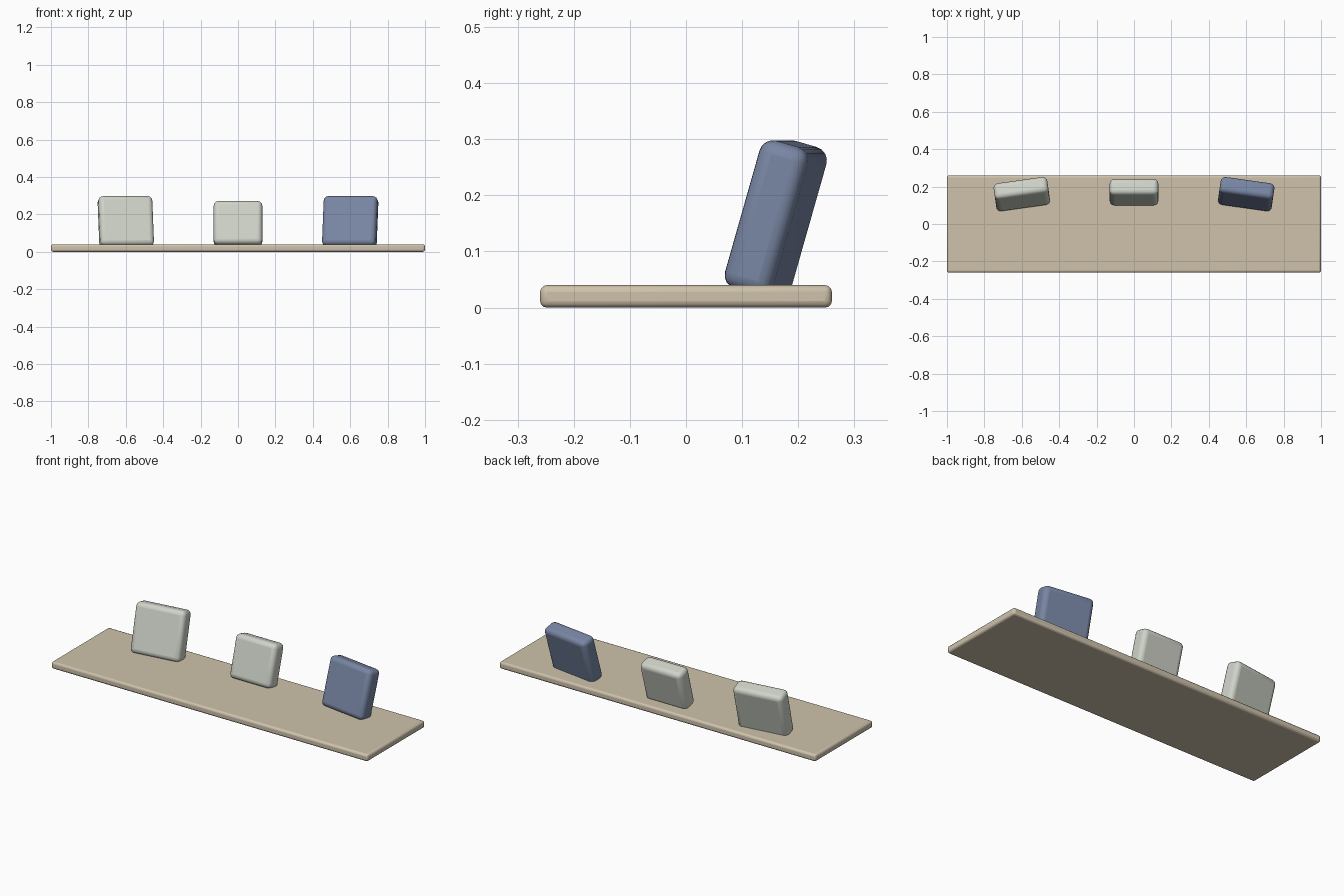
import bpy
from math import radians

if "Cube" in bpy.data.objects:
    bpy.data.objects.remove(bpy.data.objects["Cube"])


def material(name, color):
    m = bpy.data.materials.new(name)
    m.diffuse_color = (*color, 1)
    m.use_nodes = True
    m.node_tree.nodes["Principled BSDF"].inputs["Base Color"].default_value = m.diffuse_color
    return m


def rounded_box(name, size, location, radius, segments, mat, rotation=(0, 0, 0)):
    bpy.ops.mesh.primitive_cube_add(size=1, location=location)
    ob = bpy.context.object
    ob.name = name
    ob.scale = size
    bpy.ops.object.transform_apply(location=False, rotation=False, scale=True)
    ob.rotation_euler = rotation
    bevel = ob.modifiers.new("round_edges", 'BEVEL')
    bevel.width = radius
    bevel.segments = segments
    bpy.ops.object.shade_smooth_by_angle(angle=radians(35))
    ob.data.materials.append(mat)
    return ob


sand = material("sand", (0.62, 0.54, 0.41))
pale = material("pale_grey", (0.62, 0.65, 0.58))
blue = material("slate_blue", (0.19, 0.24, 0.37))

# Flat base board
rounded_box("base_board", (2, 0.52, 0.04), (0, 0, 0.02), 0.012, 3, sand)

# Row of cushions leaning back, the outer two turned inwards
lean = radians(-16)
side_size = (0.29, 0.09, 0.274)
for name, x, yaw, mat in (("left_cushion", -0.6, 8, pale), ("right_cushion", 0.6, -8, blue)):
    rounded_box(name, side_size, (x, 0.16, 0.16), 0.025, 4, mat, (lean, 0, radians(yaw)))
rounded_box("middle_cushion", (0.26, 0.09, 0.24), (0, 0.17, 0.15), 0.025, 4, pale, (lean, 0, 0))
